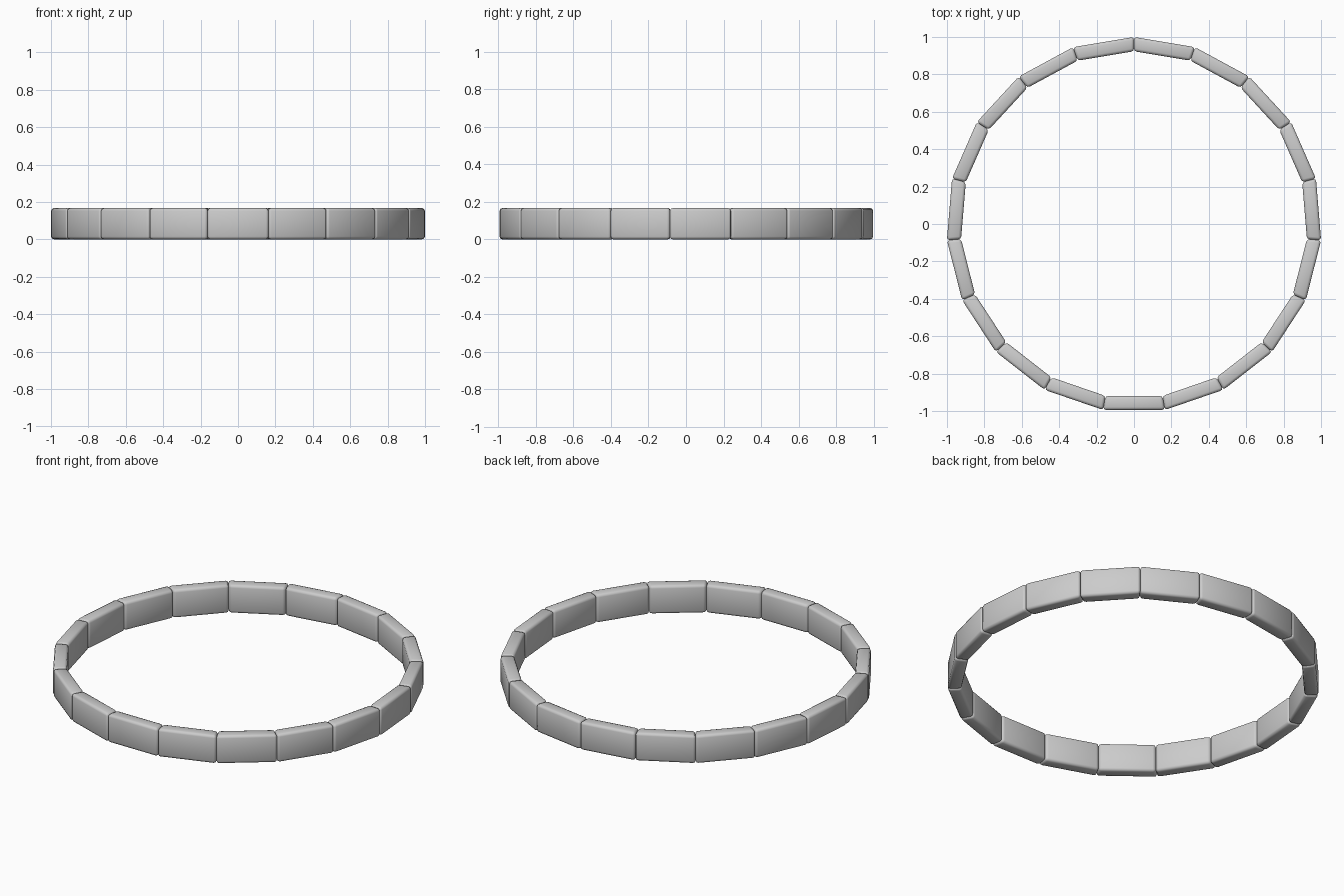
import bpy, bmesh, math

if "Cube" in bpy.data.objects:
    bpy.data.objects.remove(bpy.data.objects["Cube"])

COUNT = 19             # blocks around the band
R_IN, R_OUT = 0.915, 0.99
HEIGHT = 0.167
SHIFT_Y = -0.004       # centres the odd-sided ring
HALF = math.tan(math.pi / COUNT)


def block_mesh():
    """One slightly wedge-shaped block facing -y, with softened edges."""
    bm = bmesh.new()
    corners = [(s * r * HALF, -r, z)
               for z in (0, HEIGHT)
               for r, s in ((R_OUT, -1), (R_OUT, 1), (R_IN, 1), (R_IN, -1))]
    v = [bm.verts.new(c) for c in corners]
    bm.faces.new(v[3::-1])
    bm.faces.new(v[4:])
    for i in range(4):
        j = (i + 1) % 4
        bm.faces.new((v[i], v[j], v[j + 4], v[i + 4]))
    bmesh.ops.bevel(bm, geom=bm.edges[:], offset=0.015, segments=2,
                    profile=0.5, affect='EDGES')
    bmesh.ops.recalc_face_normals(bm, faces=bm.faces[:])
    for f in bm.faces:
        f.smooth = True
    me = bpy.data.meshes.new("band_block")
    bm.to_mesh(me)
    bm.free()
    return me


# Ring of identical blocks, first one centred at the front
mesh = block_mesh()
for i in range(COUNT):
    ob = bpy.data.objects.new(f"band_block_{i + 1}", mesh)
    ob.location.y = SHIFT_Y + 0.0
    ob.rotation_euler.z = 2 * math.pi * i / COUNT
    bpy.context.collection.objects.link(ob)
